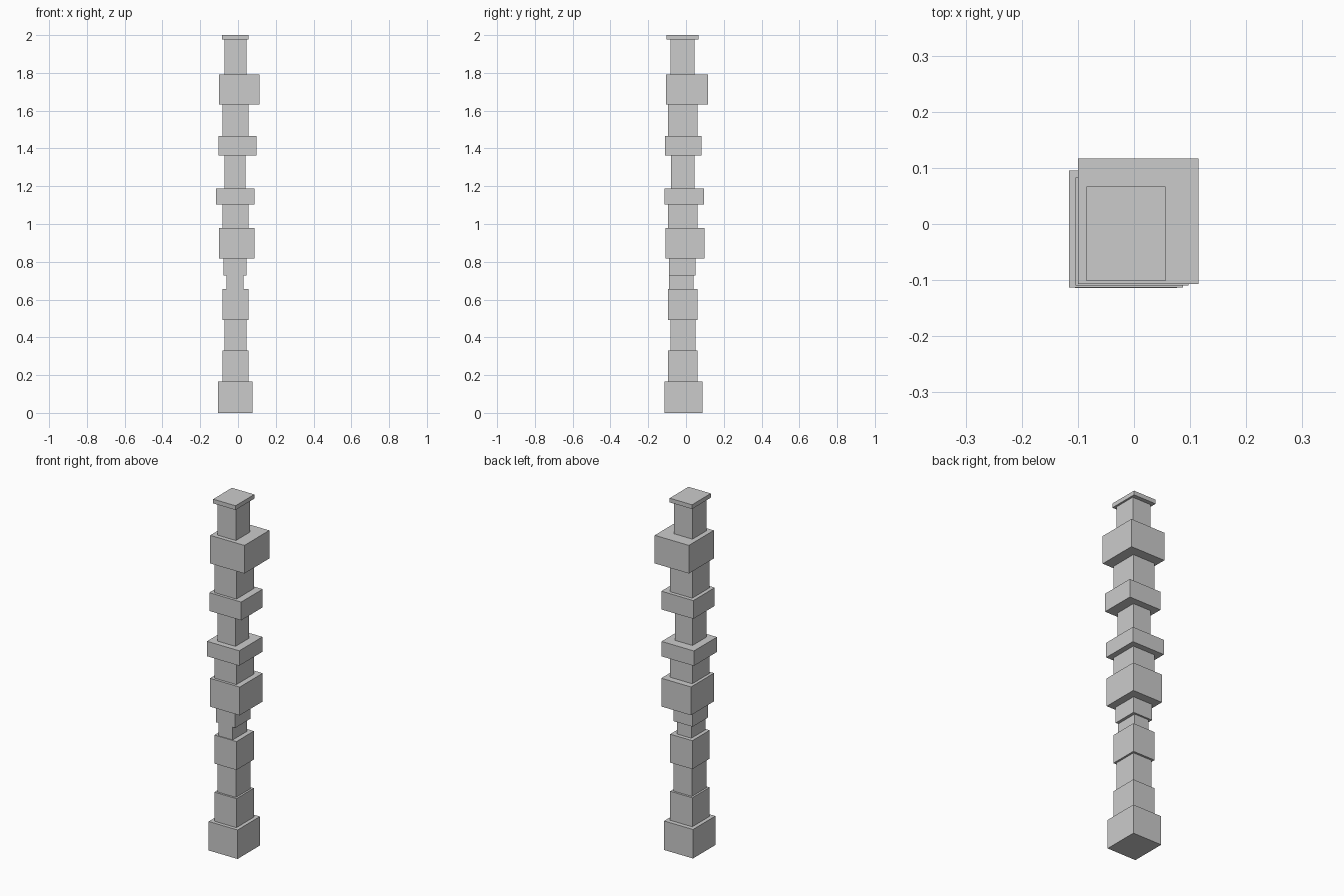
import bpy

# Stacked blocks, bottom to top: name, z range, x range, y range
BLOCKS = [
    ("base_block",         0.000, 0.165, -0.105, 0.077, -0.114, 0.087),
    ("lower_shaft",        0.165, 0.330, -0.083, 0.056, -0.094, 0.062),
    ("lower_neck",         0.330, 0.493, -0.072, 0.045, -0.083, 0.050),
    ("lower_collar",       0.493, 0.655, -0.083, 0.056, -0.094, 0.062),
    ("narrow_waist",       0.655, 0.728, -0.062, 0.029, -0.089, 0.040),
    ("waist_step",         0.728, 0.818, -0.077, 0.045, -0.089, 0.050),
    ("middle_block",       0.818, 0.979, -0.100, 0.087, -0.109, 0.098),
    ("middle_shaft",       0.979, 1.102, -0.083, 0.056, -0.094, 0.062),
    ("middle_ring",        1.102, 1.187, -0.116, 0.087, -0.113, 0.095),
    ("upper_neck",         1.187, 1.362, -0.072, 0.040, -0.080, 0.044),
    ("upper_ring",         1.362, 1.466, -0.104, 0.097, -0.110, 0.083),
    ("upper_shaft",        1.466, 1.632, -0.083, 0.056, -0.094, 0.062),
    ("top_block",          1.632, 1.792, -0.100, 0.115, -0.107, 0.117),
    ("top_neck",           1.792, 1.976, -0.072, 0.045, -0.083, 0.044),
    ("cap_plate",          1.976, 2.000, -0.085, 0.056, -0.102, 0.067),
]


def add_block(name, z0, z1, x0, x1, y0, y1):
    bpy.ops.mesh.primitive_cube_add(
        size=1, location=((x0 + x1) / 2, (y0 + y1) / 2, (z0 + z1) / 2))
    block = bpy.context.object
    block.name = name
    block.scale = (x1 - x0, y1 - y0, z1 - z0)
    bpy.ops.object.transform_apply(location=False, rotation=False, scale=True)


for spec in BLOCKS:
    add_block(*spec)
